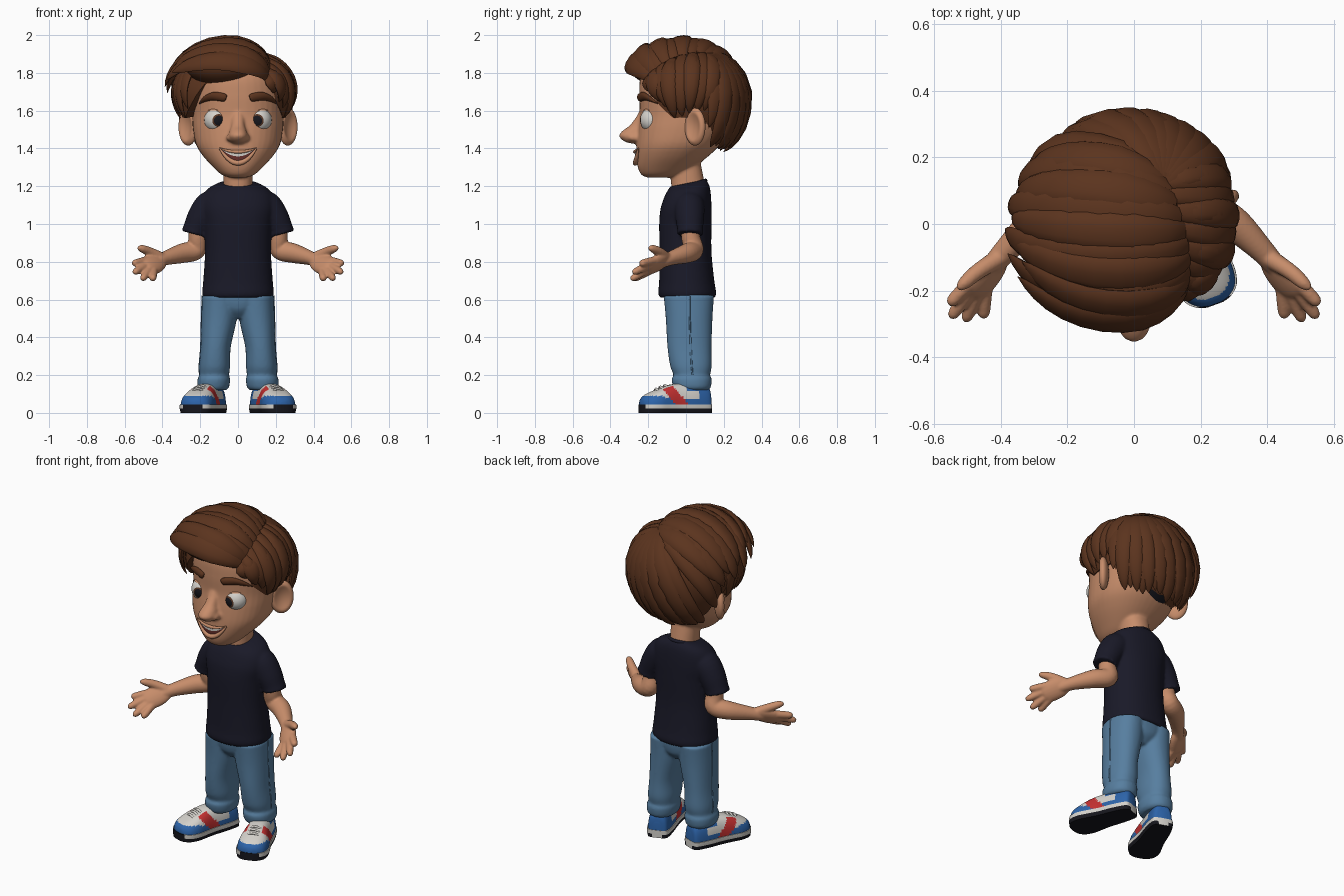
import bpy, bmesh, random
from math import sin, cos, pi, radians, acos, sqrt, copysign
from mathutils import Vector, Matrix

random.seed(4)
if "Cube" in bpy.data.objects:
    bpy.data.objects.remove(bpy.data.objects["Cube"])


def colour(name, *rgb):
    m = bpy.data.materials.new(name)
    m.use_nodes = True
    m.diffuse_color = (*rgb, 1)
    m.node_tree.nodes["Principled BSDF"].inputs["Base Color"].default_value = (*rgb, 1)
    return m


SKIN = colour("skin", .57, .265, .145)
HAIR = colour("brown hair", .105, .034, .013)
SHIRT = colour("navy cloth", .01, .01, .021)
DENIM = colour("denim", .095, .21, .35)
BLUE = colour("shoe blue", .026, .127, .4)
WHITE = colour("white", .66, .64, .6)
RED = colour("red", .55, .03, .03)
BLACK = colour("black", .008, .008, .012)
MOUTH = colour("mouth brown", .14, .03, .025)
IRIS = colour("iris brown", .1, .04, .02)


def finish(bm, name, mats, rule=None, mirror=False, matrix=None, fuse=0):
    # rule(face) gives the material slot, or -1 to drop the face
    if rule:
        drop = []
        for f in bm.faces:
            slot = rule(f)
            f.material_index = max(slot, 0)
            if slot < 0:
                drop.append(f)
        bmesh.ops.delete(bm, geom=drop, context='FACES')
    if matrix:
        bm.transform(matrix)
    me = bpy.data.meshes.new(name)
    for f in bm.faces:
        f.smooth = True
    bm.to_mesh(me)
    bm.free()
    me.set_sharp_from_angle(angle=radians(45))
    for m in mats:
        me.materials.append(m)
    ob = bpy.data.objects.new(name, me)
    bpy.context.scene.collection.objects.link(ob)
    if mirror:
        ob.modifiers.new("Mirror", 'MIRROR').use_mirror_merge = False
    if fuse:
        # melts overlapping volumes into one soft skin
        melt = ob.modifiers.new("Fuse", 'REMESH')
        melt.mode = 'VOXEL'
        melt.voxel_size = fuse
        melt.use_smooth_shade = True
        ob.modifiers.new("Soften", 'SMOOTH').iterations = 4


def skin_rings(name, strips, mats, closed=True, caps=True, **kw):
    # bridges each strip of point rings into a surface
    bm = bmesh.new()
    for rings in strips:
        vs = [[bm.verts.new(p) for p in r] for r in rings]
        n = len(vs[0])
        for a, b in zip(vs, vs[1:]):
            for j in range(n if closed else n - 1):
                k = (j + 1) % n
                bm.faces.new((a[j], a[k], b[k], b[j]))
        if closed and caps:
            bm.faces.new(vs[0])
            bm.faces.new(vs[-1])
    bmesh.ops.remove_doubles(bm, verts=bm.verts, dist=1e-5)
    if closed:
        bmesh.ops.recalc_face_normals(bm, faces=bm.faces)
    finish(bm, name, mats, **kw)


def blob(name, centre, radii, rot, mats, shape=None, **kw):
    bm = bmesh.new()
    bmesh.ops.create_uvsphere(bm, u_segments=32, v_segments=24, radius=1)
    for v in bm.verts:
        if shape:
            shape(v.co)
    bm.transform(Matrix.Translation(centre) @ rot.to_4x4() @ Matrix.Diagonal((*radii, 1)))
    finish(bm, name, mats, **kw)


def spline(rows, n):
    p = [Vector(r) for r in rows]
    out = []
    for i in range(len(p) - 1):
        a, b, c, d = p[max(i - 1, 0)], p[i], p[i + 1], p[min(i + 2, len(p) - 1)]
        for k in range(n):
            t = k / n
            out.append(b + (c - a) * (t / 2) + (a * 2 - b * 5 + c * 4 - d) * (t * t / 2)
                       + (b * 3 - a - c * 3 + d) * (t ** 3 / 2))
    return out + [p[-1]]


def tube(rows, n=4, sides=12, flat=1, core=None):
    # rows are x, y, z, radius
    p = spline(rows, n)
    rings = []
    for i, q in enumerate(p):
        pos = q.xyz
        tan = (p[min(i + 1, len(p) - 1)].xyz - p[max(i - 1, 0)].xyz).normalized()
        ref = pos - Vector(core) if core else Vector((.3, .9, .2))
        side = tan.cross(ref).normalized()
        up = side.cross(tan)
        rings.append([pos + (side * cos(a) + up * (sin(a) * flat)) * q[3]
                      for a in (2 * pi * k / sides for k in range(sides))])
    return rings


POW = 2.2


def loft(rows, n=6, sides=40):
    # rows are z, front y, back y, centre x, half width
    rings = []
    for z, yf, yb, cx, rx in spline(rows, n):
        ring = []
        for k in range(sides):
            c, s = cos(2 * pi * k / sides), sin(2 * pi * k / sides)
            ring.append(Vector((cx + rx * copysign(abs(c) ** (2 / POW), c),
                                (yf + yb) / 2 + (yb - yf) / 2 * copysign(abs(s) ** (2 / POW), s), z)))
        rings.append(ring)
    return rings


def both(rings):
    return [rings, [[Vector((-p.x, p.y, p.z)) for p in r] for r in rings]]


NO_ROT = Matrix.Identity(3)

# Head, nose, neck and ears
HEAD = [(1.245, -.2, -.09, 0, .04), (1.26, -.235, -.03, 0, .085), (1.3, -.255, .04, 0, .13),
        (1.36, -.262, .12, 0, .185), (1.42, -.262, .18, 0, .222), (1.5, -.255, .23, 0, .238),
        (1.58, -.245, .26, 0, .243), (1.68, -.248, .27, 0, .246), (1.78, -.24, .25, 0, .23),
        (1.86, -.19, .19, 0, .17), (1.88, -.1, .1, 0, .08)]
HEAD_ROWS = spline(HEAD, 30)


def face_y(x, z):
    _, yf, yb, _, rx = min(HEAD_ROWS, key=lambda r: abs(r[0] - z))
    return (yf + yb) / 2 - (yb - yf) / 2 * max(0, 1 - abs(x / rx) ** POW) ** (1 / POW)


nose = loft([(1.424, -.275, -.2, 0, .015), (1.436, -.325, -.2, 0, .04), (1.465, -.354, -.2, 0, .052),
             (1.492, -.338, -.2, 0, .045), (1.52, -.3, -.2, 0, .036), (1.56, -.268, -.19, 0, .034),
             (1.6, -.245, -.18, 0, .03)], sides=24)
nostril = loft([(1.436, -.285, -.23, .034, .01), (1.446, -.308, -.23, .034, .025), (1.465, -.31, -.23, .034, .027),
                (1.482, -.285, -.23, .034, .012)], sides=16)
neck = loft([(1.12, -.07, .105, 0, .09), (1.2, -.078, .1, 0, .078), (1.26, -.078, .09, 0, .078),
             (1.36, -.07, .07, 0, .08)])
skin_rings("head", [loft(HEAD), nose, neck] + both(nostril), [SKIN], fuse=.008)


def hollow(co):
    if co.x > 0:
        co.x -= 1.5 * max(0, .6 - co.y ** 2 - co.z ** 2)


blob("ears", (.264, .048, 1.515), (.032, .068, .1), Matrix.Rotation(radians(-42), 3, 'Z'),
     [SKIN], shape=hollow, mirror=True)

# Eyes, lids and brows
EYE, EYE_R = Vector((.111, -.175, 1.55)), .068
GAZE = Vector((-.15, -1, -.04)).normalized()


def eye_rule(f):
    d = (f.calc_center_median() - EYE).normalized().dot(GAZE)
    return 2 if d > .93 else 1 if d > .86 else 0


def lid_rule(f):
    h = (f.calc_center_median().z - EYE.z) / EYE_R
    return 0 if h > .72 or h < -.82 else -1


blob("eyes", EYE, [EYE_R] * 3, GAZE.to_track_quat('Z', 'Y').to_matrix(),
     [WHITE, IRIS, BLACK], rule=eye_rule, mirror=True)
blob("eyelids", EYE, [EYE_R * 1.07] * 3, NO_ROT, [SKIN], rule=lid_rule, mirror=True)
brow = [(x, face_y(x, z) - .004, z, r) for x, z, r in
        ((.062, 1.667, .013), (.075, 1.67, .022), (.13, 1.676, .023), (.175, 1.66, .016), (.205, 1.637, .003))]
skin_rings("eyebrows", [tube(brow, flat=.7)], [HAIR], mirror=True)


# Smiling mouth
def lip_top(u):
    return 1.378 + .024 * u * u


def lip_low(u):
    return 1.328 + .072 * u * u


def mouth_rule(f):
    c = f.calc_center_median()
    u = c.x / .095
    v = (lip_top(u) - c.z) / max(lip_top(u) - lip_low(u), .001)
    return int(v < .4)


steps = [1 - k / 12 for k in range(25)]
sheet = []
for v in range(11):
    row = []
    for u in steps:
        z = lip_top(u) + (lip_low(u) - lip_top(u)) * v / 10
        row.append((.095 * u, face_y(.095 * u, z) - .008, z))
    sheet.append(row)
skin_rings("mouth", [sheet], [MOUTH, WHITE], closed=False, rule=mouth_rule)
lips = []
for edge, off, r in ((lip_top, .004, .009), (lip_low, -.005, .014)):
    lips.append(tube([(.097 * u, face_y(.097 * u, edge(u)) - .008, edge(u) + off * (1 - u * u), r * (1 - .7 * u * u))
                      for u in steps[::2]], n=2))
skin_rings("lips", lips, [SKIN])

# Hair surface
CORE = Vector((-.02, .02, 1.66))
LIMITS = [(0, 1.77), (35, 1.75), (52, 1.63), (70, 1.55), (108, 1.56), (118, 1.4), (180, 1.36)]


def height(z):
    return .27 if z > 0 else .34


def limit(az):
    az = abs((az + 180) % 360 - 180)
    for (a, za), (b, zb) in zip(LIMITS, LIMITS[1:]):
        if az <= b:
            return za + (zb - za) * (az - a) / (b - a)
    return LIMITS[-1][1]


def hair_dir(az, z):
    s = (z - CORE.z) / height(z - CORE.z)
    q = sqrt(max(0, 1 - s * s))
    return Vector((q * sin(radians(az)), -q * cos(radians(az)), s))


def on_hair(d, lift):
    return CORE + Vector((d.x * .32, d.y * .3, d.z * height(d.z))) * (1 + lift)


def lock(a, b, w, lift=0, flick=.02, flat=.4):
    rows = []
    for i in range(13):
        t = i / 12
        p = on_hair(a.lerp(b, t).normalized(), lift * sin(pi * t) + flick * t ** 3)
        rows.append((*p, max(.002, w * min(1, .5 + 1.5 * t) * (1 - t ** 3) ** .8)))
    return tube(rows, n=1, sides=10, flat=flat, core=CORE)


# Hair cap with a dark nape edge
cap = []
for v in range(15):
    ring = []
    for k in range(72):
        az = 5 * k
        phi = v / 14 * acos(hair_dir(az, limit(az)).z)
        ring.append(on_hair(Vector((sin(phi) * sin(radians(az)), -sin(phi) * cos(radians(az)), cos(phi))),
                            -.05 - .05 * (v / 14) ** 3))
    cap.append(ring)
cap.append([Vector((p.x * .8, p.y * .8, p.z + .01)) for p in cap[-1]])
skin_rings("hair_cap", [cap], [HAIR, BLACK], caps=False,
           rule=lambda f: int(f.calc_center_median().y > .05 and f.calc_center_median().z < 1.42))

# Hair locks sweeping from the parting
WHORL = Vector((.34, .35, .87)).normalized()
PART = Vector((.53, -.71, .46)).normalized()
back = [lock(WHORL, hair_dir(az, limit(az) + random.uniform(.01, .05)), .058, .03 * (i % 2), .02, .45)
        for i, az in enumerate(range(112, 256, 9))]
skin_rings("back_hair", back, [HAIR])
left, tufts = [], []
for i in range(8):
    az = 47 + 8.5 * i
    start = PART.lerp(WHORL, i / 7).normalized()
    end = hair_dir(az, limit(az) + random.uniform(-.01, .04))
    left.append(lock(start, end, .05, .02 + .03 * (i % 2), -.1, .45))
    if i % 2:
        tufts.append(lock(start, start.lerp(end, .5).normalized(), .03, .06, .09))
skin_rings("left_hair", left, [HAIR])
skin_rings("parting_tufts", tufts, [HAIR])
right = [lock(hair_dir(az, 1.86), hair_dir(az + 4, limit(az) + random.uniform(-.01, .04)), .045, .03, -.06)
         for az in range(-108, -55, 8)]
skin_rings("right_hair", right, [HAIR])
fringe = []
for i in range(10):
    t = i / 9
    end = hair_dir(-60 - 54 * t, 1.78 - .12 * t + (.035 if i % 2 else -.01))
    fringe.append(lock(PART.lerp(WHORL, t).normalized(), end, .066, .25 - .19 * t + .03 * (i % 2),
                       .3 - .27 * t, .42))
skin_rings("fringe_locks", fringe, [HAIR])
blob("fringe_volume", (-.08, -.13, 1.84), (.2, .17, .11), NO_ROT, [HAIR])

# T-shirt
body = loft([(.61, -.138, .153, 0, .183), (.635, -.147, .16, 0, .19), (.7, -.142, .15, 0, .184),
             (.85, -.14, .135, 0, .175), (1, -.142, .135, 0, .18), (1.08, -.135, .135, 0, .193),
             (1.14, -.12, .132, 0, .187), (1.18, -.105, .125, 0, .163), (1.205, -.09, .112, 0, .12),
             (1.215, -.085, .105, 0, .085)])
for p in sum(body, []):
    p.z += .2 * p.y * min(1, max(0, (p.z - 1.08) / .13))
sleeve = tube([(.1, .015, 1.11, .07), (.15, .018, 1.095, .08), (.195, .02, 1.03, .076),
               (.224, .022, .97, .068), (.232, .022, .946, .071)], sides=24)
skin_rings("shirt", [body] + both(sleeve), [SHIRT], fuse=.009)
ring = [2 * pi * k / 32 for k in range(33)]
skin_rings("collar", [tube([(.084 * cos(a), .012 + .091 * sin(a), 1.202 + .028 * sin(a), .01) for a in ring],
                           n=1, core=(0, .012, 1.2))], [SHIRT])

# Arms and open hands
along = Vector((.58, -.75, -.32)).normalized()
normal = along.cross(Vector((.44, .44, .78))).normalized()
across = normal.cross(along)
PALM = Vector((.443, -.15, .793))
arm = tube([(.213, .02, 1.02, .05), (.213, .025, .93, .05), (.222, .04, .865, .053), (.295, .005, .845, .052),
            (.38, -.075, .82, .038), (.43, -.132, .798, .03), (.45, -.155, .79, .01)], sides=20, n=6)
palm = tube([(*(PALM + along * d), r) for d, r in ((-.085, .03), (-.03, .055), (.03, .06), (.07, .05), (.08, .03))],
            sides=20, flat=.5, core=PALM - normal * 9)
hand = [tube([(.4, -.1, .82, .028), (.465, -.14, .852, .025), (.51, -.178, .87, .02), (.53, -.195, .873, .008)])]
for off, tip in ((.037, (.556, -.242, .79)), (.013, (.551, -.282, .742)),
                 (-.011, (.507, -.292, .706)), (-.035, (.452, -.282, .706))):
    base, tip = PALM + along * .045 + across * off, Vector(tip)
    near = base.lerp(tip, .87)
    hand.append(tube([(*base, .022), (*base.lerp(tip, .5), .021), (*near, .018), (*tip, .008)]))
skin_rings("arms", [arm, palm] + hand, [SKIN], mirror=True, fuse=.006)

# Jeans
hips = loft([(.5, -.06, .09, 0, .05), (.54, -.098, .13, 0, .11), (.58, -.113, .143, 0, .16), (.63, -.12, .147, 0, .182)])
leg = loft([(.12, -.055, .12, .13, .068), (.138, -.068, .132, .13, .083), (.18, -.076, .136, .128, .086),
            (.2, -.066, .128, .126, .079), (.25, -.084, .136, .124, .082), (.35, -.098, .135, .118, .08),
            (.5, -.107, .14, .1, .094), (.62, -.118, .148, .095, .095)])
skin_rings("jeans", [hips] + both(leg), [DENIM], fuse=.008)
skin_rings("side_seams", [tube([(.202, .035, .2, .005), (.204, .03, .25, .005), (.196, .025, .35, .005),
                                (.192, .02, .5, .005), (.188, .02, .62, .005)], sides=8)], [DENIM], mirror=True)

# Trainers, toes turned out
TURN = Matrix.Translation((.172, -.045, 0)) @ Matrix.Rotation(radians(20), 4, 'Z')
STATIONS = spline([(.18, .025, .09), (.165, .055, .14), (.09, .068, .158), (0, .072, .155), (-.06, .08, .145),
                   (-.12, .088, .122), (-.17, .078, .1), (-.198, .05, .08), (-.208, .02, .06)], 8)


def upper_rule(f):
    c = f.calc_center_median()
    if c.z > .1 and abs(c.x) < .04 and -.15 < c.y < 0:
        return 1
    if -.085 < c.y + .8 * (c.z - .1) < -.01:
        return 2
    if c.y < -.1:
        return 0 if c.z < .09 else 1
    return 0 if c.z < .075 or c.y > .1 or (c.z > .12 and c.y > .03) else 1


arc = [pi * k / 24 for k in range(25)]
upper = [[(w * copysign(abs(cos(a)) ** .7, cos(a)), y, .03 + (h - .03) * max(0, sin(a)) ** .8) for a in arc]
         for y, w, h in STATIONS]
skin_rings("shoe_uppers", [upper], [BLUE, WHITE, RED], rule=upper_rule, mirror=True, matrix=TURN)
edge = [(-.93, 0), (-1, .022), (-.99, .045), (.99, .045), (1, .022), (.93, 0)]
sole = [[(sx * (w + .005), y * 1.01, z) for sx, z in edge] for y, w, h in STATIONS]
skin_rings("shoe_soles", [sole], [WHITE, BLACK], mirror=True, matrix=TURN,
           rule=lambda f: int(f.calc_center_median().z < .022 or f.calc_center_median().y < -.2))
laces = [tube([(-.045, y, h - .018, .006), (0, y - .006, h + .002, .007), (.045, y, h - .018, .006)], sides=8)
         for y, h in ((-.115, .125), (-.09, .136), (-.065, .144))]
skin_rings("laces", laces, [WHITE], mirror=True, matrix=TURN)
